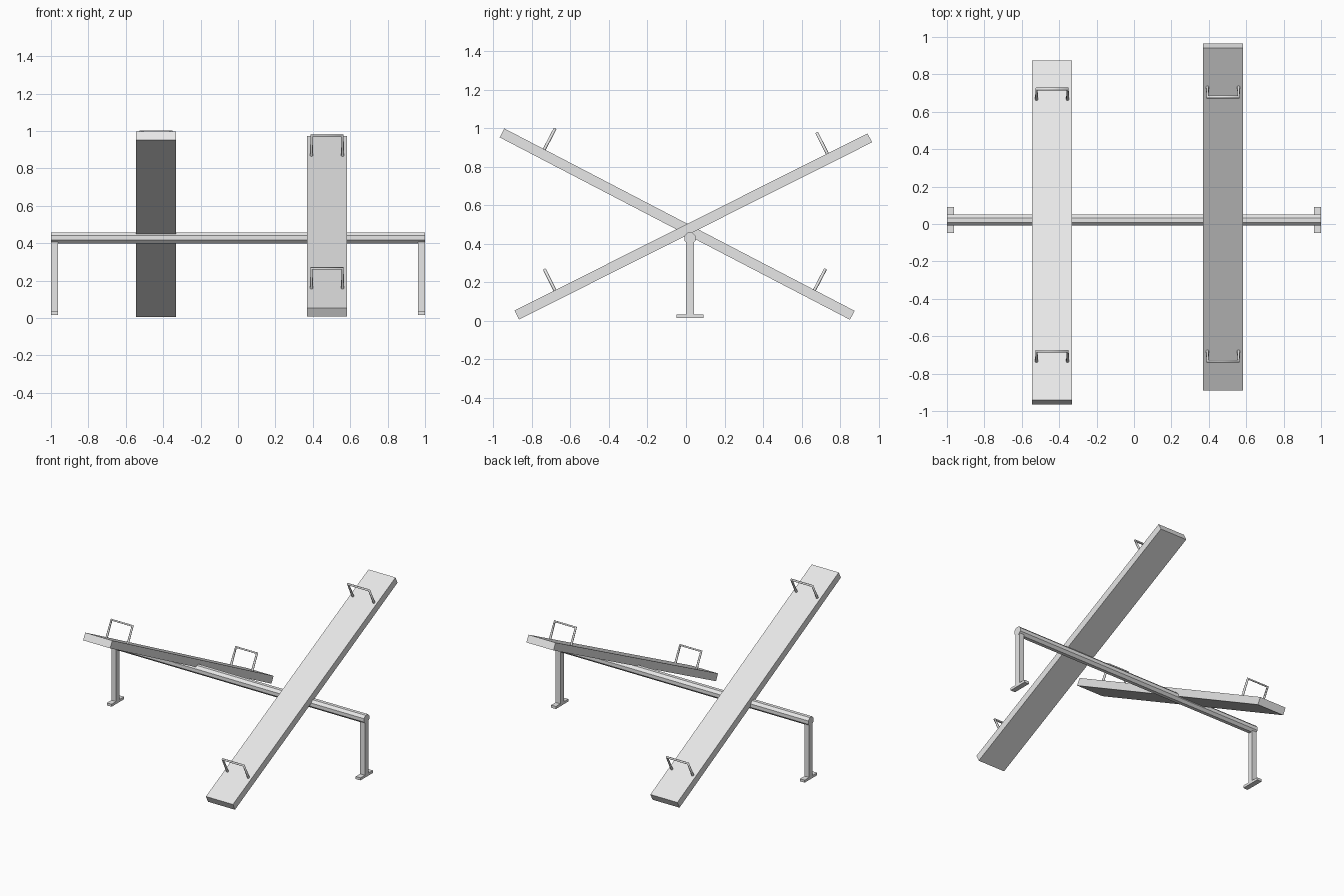
import bpy
from math import radians, pi
from mathutils import Matrix

cube = bpy.data.objects.get("Cube")
if cube:
    bpy.data.objects.remove(cube, do_unlink=True)

grey = bpy.data.materials.new("light_grey")
grey.use_nodes = True
colour = (0.8, 0.8, 0.8, 1)
grey.diffuse_color = colour
grey.node_tree.nodes["Principled BSDF"].inputs["Base Color"].default_value = colour

AXLE_Y, AXLE_Z = 0.021, 0.428


def box(name, centre, size, tilt=0):
    bpy.ops.mesh.primitive_cube_add(size=1, location=centre, rotation=(tilt, 0, 0))
    ob = bpy.context.object
    ob.name = name
    ob.scale = size
    ob.data.materials.append(grey)
    return ob


def handle(name, frame, along, half_width=0.083, height=0.12, radius=0.008):
    """U-shaped grip standing square to the plank."""
    curve = bpy.data.curves.new(name, 'CURVE')
    curve.dimensions = '3D'
    curve.bevel_depth = radius
    curve.bevel_resolution = 2
    curve.use_fill_caps = True
    spline = curve.splines.new('POLY')
    spline.points.add(3)
    path = [(-1, 0), (-1, height), (1, height), (1, 0)]
    for point, (side, up) in zip(spline.points, path):
        point.co = (side * half_width, along, 0.025 + up, 1)
    curve.materials.append(grey)
    ob = bpy.data.objects.new(name, curve)
    ob.matrix_world = frame
    bpy.context.collection.objects.link(ob)


def seesaw(name, centre, tilt):
    """Tilted plank with a grip near each end."""
    box(name + "_plank", centre, (0.213, 2.048, 0.052), tilt)
    frame = Matrix.Translation(centre) @ Matrix.Rotation(tilt, 4, 'X')
    for end, along in (("front", -0.79), ("back", 0.79)):
        handle(f"{name}_{end}_handle", frame, along)


# Eight-sided cross beam
bpy.ops.mesh.primitive_cylinder_add(vertices=8, radius=0.032, depth=2,
                                    location=(0, AXLE_Y, AXLE_Z))
beam = bpy.context.object
beam.name = "cross_beam"
beam.data.transform(Matrix.Rotation(pi / 2, 4, 'Y') @ Matrix.Rotation(pi / 8, 4, 'Z'))
beam.data.materials.append(grey)

# Posts and feet at both ends
for side, x in (("right", -0.981), ("left", 0.981)):
    box(side + "_post", (x, AXLE_Y, 0.222), (0.037, 0.04, 0.38))
    box(side + "_foot", (x, AXLE_Y, 0.025), (0.037, 0.14, 0.018))

# Planks tipped opposite ways
seesaw("right", (-0.438, -0.046, 0.502), radians(-27.5))
seesaw("left", (0.476, 0.038, 0.49), radians(26.65))
